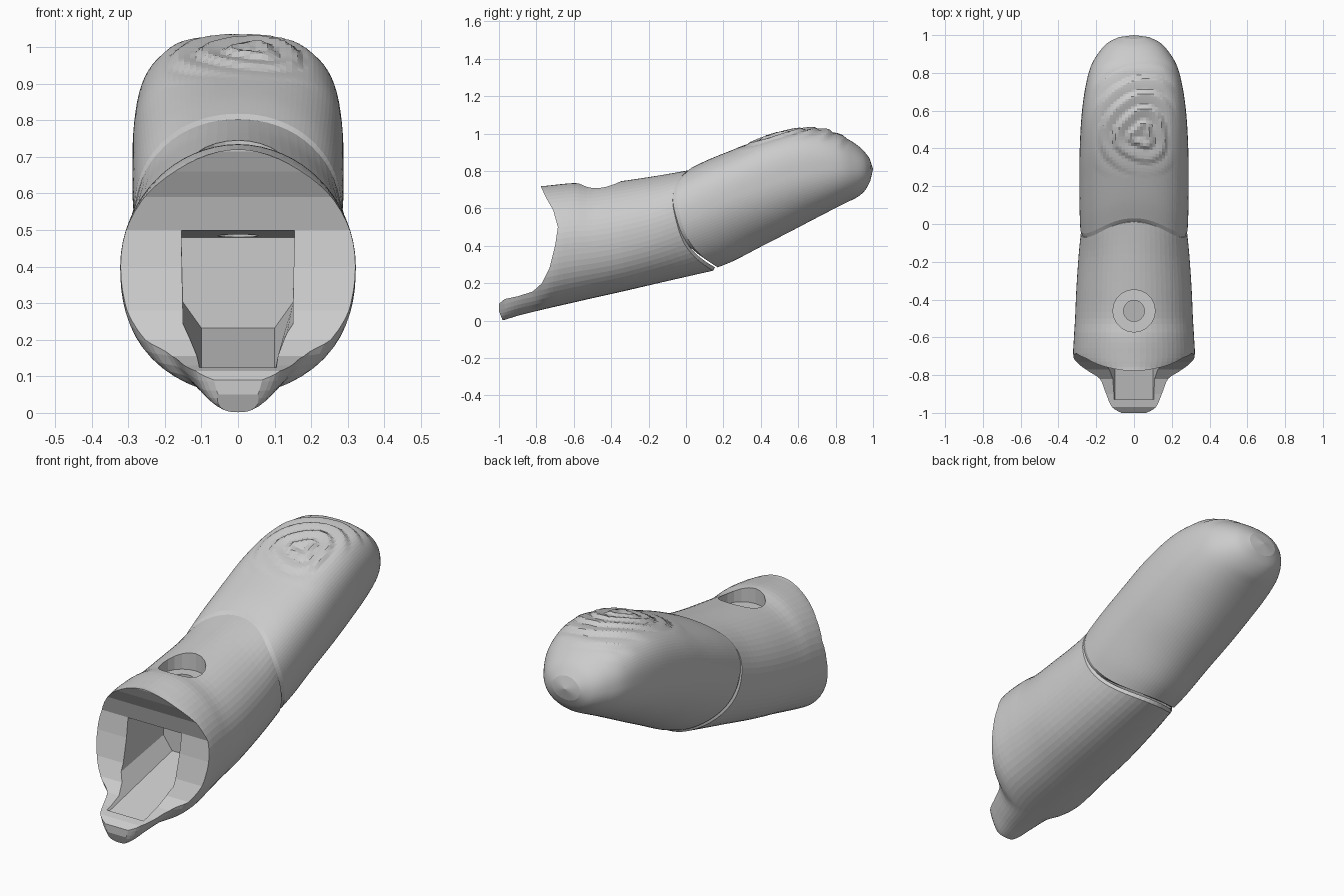
import bpy, bmesh, math

if "Cube" in bpy.data.objects:
    bpy.data.objects.remove(bpy.data.objects["Cube"])


def new_object(name, bm):
    bmesh.ops.recalc_face_normals(bm, faces=bm.faces[:])
    me = bpy.data.meshes.new(name)
    bm.to_mesh(me)
    bm.free()
    ob = bpy.data.objects.new(name, me)
    bpy.context.collection.objects.link(ob)
    return ob


def smooth_rows(rows, steps):
    """Catmull-Rom interpolation through a list of ring descriptions."""
    out = []
    for i in range(len(rows) - 1):
        p0, p1 = rows[max(i - 1, 0)], rows[i]
        p2, p3 = rows[i + 1], rows[min(i + 2, len(rows) - 1)]
        for s in range(steps):
            t = s / steps
            out.append([b + 0.5 * t * (c - a + t * (2*a - 5*b + 4*c - d + t * (3*(b - c) + d - a)))
                        for a, b, c, d in zip(p0, p1, p2, p3)])
    return out + [list(rows[-1])]


def loft(name, rows, sides, pole=None, shape=None):
    """Ring = top y, top z, bottom y, bottom z, half width, backward bulge, top power, bottom power."""
    bm = bmesh.new()
    rings = []
    for ty, tz, by, bz, w, bulge, p_top, p_bottom in rows:
        ring = []
        for k in range(sides):
            a = 2 * math.pi * k / sides
            c, s = math.cos(a), math.sin(a)
            p = p_top if c > 0 else p_bottom
            r = (abs(c) ** p + abs(s) ** p) ** (-1 / p)
            u, v = c * r, s * r
            y = (ty + by) / 2 + (ty - by) / 2 * u - bulge * (1 - abs(u) ** 3)
            z = (tz + bz) / 2 + (tz - bz) / 2 * u
            x = w * v
            if shape and c > 0:
                z += shape(x, y) * min(1, c * 2)
            ring.append(bm.verts.new((x, y, z)))
        rings.append(ring)
    for r, q in zip(rings, rings[1:]):
        for k in range(sides):
            j = (k + 1) % sides
            bm.faces.new((r[k], r[j], q[j], q[k]))

    def cap(r):
        n, h = sides, sides // 2
        bm.faces.new((r[0], r[1], r[n - 1]))
        for i in range(1, h - 1):
            bm.faces.new((r[i], r[i + 1], r[n - i - 1], r[n - i]))
        bm.faces.new((r[h - 1], r[h], r[h + 1]))

    cap(rings[0])
    if pole:
        p = bm.verts.new(pole)
        for k in range(sides):
            bm.faces.new((rings[-1][k], rings[-1][(k + 1) % sides], p))
    else:
        cap(rings[-1])
    return new_object(name, bm)


def bridge(name, first, second):
    """Closed solid between two matching outlines."""
    bm = bmesh.new()
    a = [bm.verts.new(p) for p in first]
    b = [bm.verts.new(p) for p in second]
    bm.faces.new(a)
    bm.faces.new(b)
    for i in range(len(a)):
        j = (i + 1) % len(a)
        bm.faces.new((a[i], a[j], b[j], b[i]))
    return new_object(name, bm)


def drill(name, y, radius, z0, z1, sides):
    pts = [(radius * math.cos(2*math.pi*k/sides), y + radius * math.sin(2*math.pi*k/sides))
           for k in range(sides)]
    return bridge(name, [(*p, z0) for p in pts], [(*p, z1) for p in pts])


def cut(target, cutter):
    cutter.hide_render = True
    m = target.modifiers.new("cut", 'BOOLEAN')
    m.operation, m.solver, m.object = 'DIFFERENCE', 'EXACT', cutter
    bpy.context.view_layer.objects.active = target
    bpy.ops.object.modifier_apply(modifier=m.name)
    bpy.data.objects.remove(cutter)


# Base segment: tapered oval sleeve ending in a curved joint face
sleeve_rows = [
    (-1.00, .73, -1.00, .000, .085, 0, 2, 2.6), (-.97, .73, -.97, .004, .14, 0, 2, 2.6),
    (-.90, .73, -.90, .026, .18, 0, 2, 2.6), (-.82, .73, -.82, .046, .215, 0, 2, 2.6),
    (-.77, .72, -.77, .058, .285, 0, 2, 2.5), (-.71, .725, -.71, .072, .32, 0, 1.95, 2.4),
    (-.60, .735, -.60, .097, .318, 0, 1.95, 2.35), (-.50, .728, -.50, .120, .312, 0, 1.95, 2.3),
    (-.35, .745, -.33, .158, .305, 0, 2, 2.3), (-.15, .775, -.08, .216, .293, .05, 2, 2.2),
    (.01, .803, .145, .267, .282, .13, 2.1, 2.1)]
joint_edge = [(.02, .79, .155, .285, .268, .13, 2.1, 2.1)]
sleeve = loft("base_sleeve", smooth_rows(sleeve_rows, 4) + joint_edge, 64)

# Concave mouth with a tongue left along the bottom
mouth = [(-1.3, 1), (-.79, 1), (-.775, .715), (-.75, .66), (-.71, .59), (-.685, .5), (-.70, .4),
         (-.73, .28), (-.77, .2), (-.82, .155), (-.9, .13), (-.97, .115), (-1.0, .09),
         (-1.0, .05), (-.98, .0), (-.98, -.2), (-1.3, -.2)]
cut(sleeve, bridge("mouth_cutter", [(-.6, *p) for p in mouth], [(.6, *p) for p in mouth]))


# Square socket with chamfered lower corners and a rising floor
def socket(y, floor, ceiling, chamfer):
    half = [(.155, ceiling), (.15, floor + chamfer), (.10, floor)]
    return [(x, y, z) for x, z in half] + [(-x, y, z) for x, z in reversed(half)]


cut(sleeve, bridge("socket_cutter", socket(-.93, .112, .515, .10), socket(-.40, .232, .48, .07)))

# Counterbored screw hole on top
cut(sleeve, drill("counterbore_cutter", -.46, .112, .655, .9, 20))
cut(sleeve, drill("screw_hole_cutter", -.46, .056, .45, .9, 14))


# Fingertip with concentric print ridges on the pad
def ridges(x, y):
    r = math.hypot(x - .04, (y - .47) * .95)
    r += .01 * math.sin(3 * math.atan2(y - .47, x - .04) + 1)
    f = (r / .075) % 1
    saw = f / .7 if f < .7 else (1 - f) / .3
    fade = min(1, max(0, (.22 - abs(x)) / .06)) * min(1, max(0, (y - .25) / .15))
    return .015 * (saw - .5) * fade * min(1, max(0, (.88 - y) / .08))


tip_rows = [
    (.03, .818, .17, .285, .284, .13, 2.1, 2.1), (.13, .865, .26, .322, .288, .12, 2.2, 2.1),
    (.28, .925, .40, .395, .289, .10, 2.4, 2.1), (.43, .985, .55, .472, .287, .08, 2.6, 2.2),
    (.58, 1.022, .68, .540, .277, .05, 2.8, 2.2), (.70, 1.028, .78, .592, .258, .02, 2.7, 2.2),
    (.80, 1.005, .86, .632, .230, 0, 2.5, 2.1), (.88, .962, .92, .663, .188, -.005, 2.3, 2),
    (.94, .918, .96, .70, .140, -.008, 2.1, 2), (.98, .870, .986, .748, .080, -.006, 2, 2)]
edge = [(.0, .76, .12, .345, .25, .15, 2.1, 2.1), (.012, .80, .155, .30, .273, .14, 2.1, 2.1)]
loft("fingertip", edge + smooth_rows(tip_rows, 9), 112, (0, 1.0, .81), ridges)
